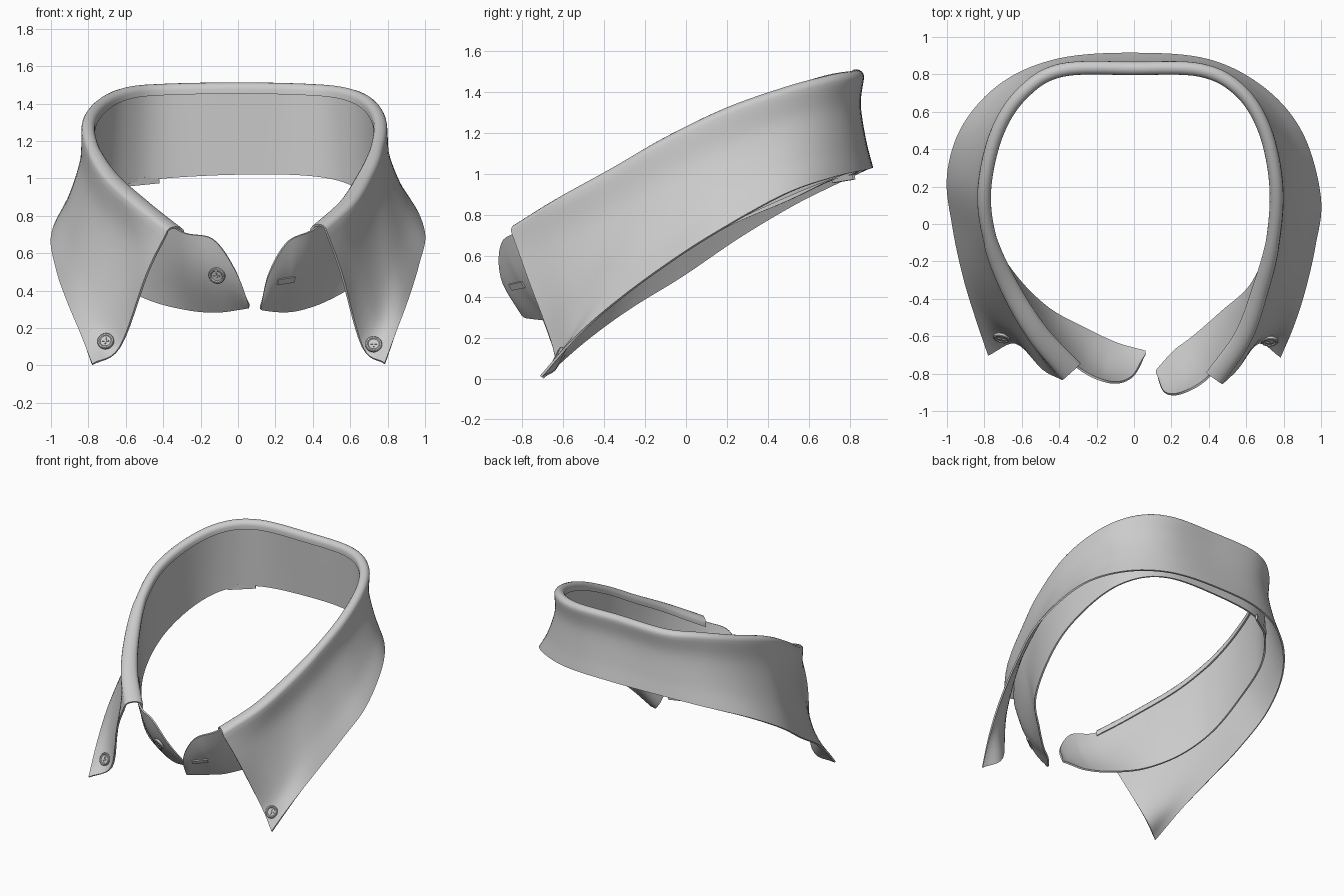
import bpy, math
from mathutils import Vector as V, Matrix
from mathutils.bvhtree import BVHTree

if "Cube" in bpy.data.objects:
    bpy.data.objects.remove(bpy.data.objects["Cube"])

Z = V((0, 0, 1))


def spline(pts, n):
    """Smooth curve through pts, n samples per span."""
    p = [V(q) for q in pts]
    p = [2 * p[0] - p[1]] + p + [2 * p[-1] - p[-2]]
    out = []
    for i in range(1, len(p) - 2):
        a, b, c, d = p[i - 1:i + 3]
        for k in range(n):
            t = k / n
            out.append(0.5 * (2 * b + (c - a) * t + (2 * a - 5 * b + 4 * c - d) * t * t
                              + (3 * b - a - 3 * c + d) * t ** 3))
    return out + [p[-2]]


def outward(curve):
    """Horizontal outward direction at each point of a left-to-right curve."""
    res = []
    for i in range(len(curve)):
        t = curve[min(i + 1, len(curve) - 1)] - curve[max(i - 1, 0)]
        res.append(V((-t.y, t.x, 0)).normalized())
    return res


def make(name, verts, faces):
    me = bpy.data.meshes.new(name)
    me.from_pydata(verts, [], faces)
    me.update()
    ob = bpy.data.objects.new(name, me)
    bpy.context.collection.objects.link(ob)
    return ob


def smooth(ob, angle=40):
    bpy.ops.object.select_all(action='DESELECT')
    ob.select_set(True)
    bpy.context.view_layer.objects.active = ob
    for m in list(ob.modifiers):
        bpy.ops.object.modifier_apply(modifier=m.name)
    bpy.ops.object.shade_smooth_by_angle(angle=math.radians(angle))


def cloth(name, rows, thick):
    """Thick sheet from a list of cross-sections."""
    m = len(rows[0])
    faces = [(i * m + j, i * m + j + 1, (i + 1) * m + j + 1, (i + 1) * m + j)
             for i in range(len(rows) - 1) for j in range(m - 1)]
    ob = make(name, [v for r in rows for v in r], faces)
    mod = ob.modifiers.new("thickness", 'SOLIDIFY')
    mod.thickness, mod.offset = thick, 0
    smooth(ob)
    return ob


# Guide curves, left front -> centre back -> right front
ridge = [(-.335, -.79, .737), (-.52, -.58, .885), (-.675, -.32, 1.025), (-.77, -.08, 1.17),
         (-.80, .18, 1.31), (-.735, .48, 1.415), (-.60, .695, 1.48), (-.39, .822, 1.50),
         (0, .832, 1.507), (.36, .822, 1.50), (.57, .71, 1.48), (.70, .50, 1.425),
         (.76, .20, 1.32), (.74, -.10, 1.175), (.675, -.35, 1.03), (.585, -.60, .89),
         (.43, -.825, .75)]
hem = [(-.78, -.70, .005), (-.845, -.50, .18), (-.91, -.28, .34), (-.965, -.02, .50),
       (-.995, .26, .69), (-.91, .53, .85), (-.70, .755, .96), (-.40, .88, 1.02),
       (0, .91, 1.03), (.40, .875, 1.02), (.70, .72, .985), (.90, .48, .90),
       (.995, .14, .71), (.965, -.12, .54), (.91, -.36, .36), (.85, -.55, .19),
       (.785, -.71, .01)]
bottom = [(.06, -.68, .31), (0, -.665, .30), (-.10, -.635, .287),
          (-.25, -.565, .295), (-.46, -.45, .345), (-.64, -.27, .44), (-.76, -.06, .58),
          (-.79, .20, .74), (-.74, .50, .87), (-.60, .70, .965), (-.39, .82, 1.0),
          (0, .84, 1.02), (.36, .82, 1.015), (.58, .71, .975), (.71, .50, .89),
          (.76, .18, .74), (.73, -.08, .58), (.63, -.32, .44), (.47, -.47, .345),
          (.32, -.60, .295), (.22, -.675, .288), (.15, -.75, .295), (.12, -.785, .30)]
front_top_left = [(.06, -.70, .32), (-.015, -.82, .51), (-.135, -.845, .675)]
front_top_right = [(.265, -.90, .66), (.165, -.90, .49), (.12, -.80, .31)]

# Folded leaf: short inner lip, rolled fold, flaring outer fall
N = 8


def blend(zf, xyf):
    return [V((r[0], r[1], 0)).lerp(V((h[0], h[1], 0)), xyf) + Z * (r[2] + zf * (h[2] - r[2]))
            for r, h in zip(ridge, hem)]


upper, lower = blend(.35, .2), blend(.72, .56)
upper[0], upper[-1] = V((-.485, -.775, .49)), V((.55, -.775, .50))
lower[0], lower[-1] = V((-.63, -.635, .10)), V((.665, -.635, .10))
lower[1], lower[-2] = V((-.72, -.52, .29)), V((.745, -.54, .28))
R, H, U, L = (spline(c, N) for c in (ridge, hem, upper, lower))
O = outward(R)
rad = .03


def half_width(i):
    """The fold opens up toward both front ends."""
    e = max(0, 1 - min(i, len(R) - 1 - i) / (3 * N))
    return .03 + e ** .7 * (.03 if i < len(R) / 2 else .018)


rows = []
for i, (r, h, u, l, o) in enumerate(zip(R, H, U, L, O)):
    c, w = r - Z * rad, half_width(i)
    sec = [c - o * w - Z * .025]
    sec += [c + o * w * math.cos(a) + Z * rad * math.sin(a)
            for a in [math.pi * (1 - k / 8) for k in range(8)]]
    rows.append(sec + spline([c + o * w, u, l, h], 6))
leaf = cloth("collar_leaf", rows, .012)

# Inner stand with rounded front tabs
top = (front_top_left
       + [R[i] - O[i] * (half_width(i) - .02) - Z * .02 for i in range(0, len(R), N)]
       + front_top_right)
T, B = spline(top, N), spline(bottom, N)
rows = []
for i, (t, b, o) in enumerate(zip(T, B, outward(B))):
    end = min(i, len(T) - 1 - i) / N
    bulge = .045 * max(0, 1 - abs(end - 2.2) / 2.2)
    rows.append([b.lerp(t, k / 10) + o * bulge * math.sin(math.pi * k / 10) for k in range(11)])
stand = cloth("collar_stand", rows, .012)


def surface(ob, x, z, lift=.008):
    """Frame on the front of ob at (x, z), local z along its averaged normal."""
    tree = BVHTree.FromPolygons([v.co for v in ob.data.vertices],
                                [p.vertices[:] for p in ob.data.polygons])

    def hit(dx, dz):
        return tree.ray_cast(V((x + dx, -3, z + dz)), V((0, 1, 0)))[0]
    e = .025
    n = (hit(e, 0) - hit(-e, 0)).cross(hit(0, e) - hit(0, -e)).normalized()
    ax = Z.cross(n).normalized()
    return (Matrix.Translation(hit(0, 0) + n * lift)
            @ Matrix((ax, n.cross(ax), n)).transposed().to_4x4())


def box_data(w, d, h, start=0, z=0):
    v = [(x * w / 2, y * d / 2, z + k * h / 2) for k in (-1, 1)
         for x, y in ((-1, -1), (1, -1), (1, 1), (-1, 1))]
    f = [(3, 2, 1, 0), (4, 5, 6, 7)] + [(i, (i + 1) % 4, (i + 1) % 4 + 4, i + 4) for i in range(4)]
    return v, [tuple(start + i for i in q) for q in f]


def button(name, ob, x, z):
    """Rimmed disc with crossed stitches."""
    prof = [(.040, -.010), (.045, -.004), (.045, .008), (.041, .012), (.034, .012), (.029, .007)]
    n = 28
    v = [(r * math.cos(2 * math.pi * k / n), r * math.sin(2 * math.pi * k / n), h)
         for r, h in prof for k in range(n)]
    f = [(i * n + k, i * n + (k + 1) % n, (i + 1) * n + (k + 1) % n, (i + 1) * n + k)
         for i in range(len(prof) - 1) for k in range(n)]
    f += [tuple(range(n))[::-1], tuple(range((len(prof) - 1) * n, len(prof) * n))]
    for w, d in ((.036, .007), (.007, .036)):
        bv, bf = box_data(w, d, .008, len(v), .009)
        v, f = v + bv, f + bf
    b = make(name, v, f)
    b.matrix_world = surface(ob, x, z)
    smooth(b, 30)


button("stand_button", stand, -.11, .485)
button("left_tip_button", leaf, -.705, .125)
button("right_tip_button", leaf, .725, .108)

# Buttonhole on the right tab
hole = make("buttonhole", *box_data(.11, .034, .012))
hole.matrix_world = surface(stand, .255, .455, .003) @ Matrix.Rotation(math.radians(8), 4, 'Z')

# Small sewn tag under the back of the stand
tag = make("back_tag", *box_data(.20, .014, .04))
tag.matrix_world = (Matrix.Translation((-.51, .77, .985))
                    @ Matrix.Rotation(math.radians(31), 4, 'Z')
                    @ Matrix.Rotation(math.radians(-5), 4, 'Y'))
